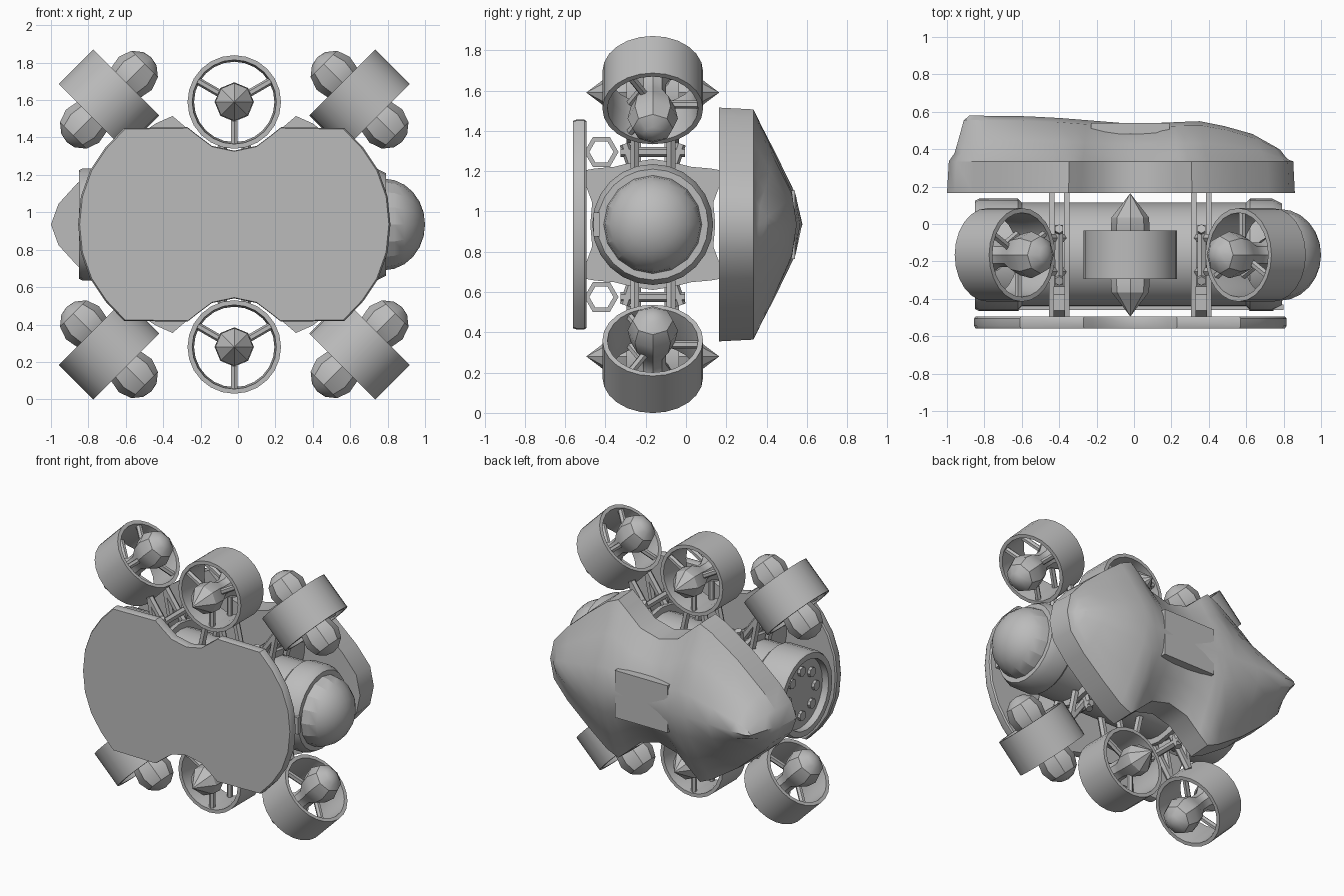
import bpy, bmesh, math
from mathutils import Vector, Matrix

cube = bpy.data.objects.get("Cube")
if cube:
    bpy.data.objects.remove(cube)

CX, CY, CZ = -0.02, -0.165, 0.935      # centre of the frame and hull

grey = bpy.data.materials.new("plain_grey")
grey.use_nodes = True
grey.diffuse_color = (0.5, 0.5, 0.5, 1)
grey.node_tree.nodes["Principled BSDF"].inputs["Base Color"].default_value = (0.5, 0.5, 0.5, 1)


def finish(name, bm, angle=35):
    bmesh.ops.remove_doubles(bm, verts=bm.verts, dist=0.0005)
    bmesh.ops.recalc_face_normals(bm, faces=bm.faces)
    mesh = bpy.data.meshes.new(name)
    bm.to_mesh(mesh)
    bm.free()
    mesh.materials.append(grey)
    obj = bpy.data.objects.new(name, mesh)
    bpy.context.collection.objects.link(obj)
    bpy.ops.object.select_all(action='DESELECT')
    obj.select_set(True)
    bpy.context.view_layer.objects.active = obj
    bpy.ops.object.shade_smooth_by_angle(angle=math.radians(angle))
    return obj


def frame_along(origin, axis):
    q = Vector(axis).to_track_quat('Z', 'Y')
    return Matrix.Translation(origin) @ q.to_matrix().to_4x4()


def loft(bm, rings, closed=False):
    rows = [[bm.verts.new(p) for p in ring] for ring in rings]
    pairs = list(zip(rows, rows[1:])) + ([(rows[-1], rows[0])] if closed else [])
    n = len(rows[0])
    for a, b in pairs:
        for i in range(n):
            j = (i + 1) % n
            bm.faces.new((a[i], a[j], b[j], b[i]))
    return rows


def lathe(name, profile, origin, axis, sides=24, closed=False, angle=35):
    # Profile is (radius, distance along the axis)
    m = frame_along(origin, axis)
    turn = [2 * math.pi * i / sides for i in range(sides)]
    bm = bmesh.new()
    loft(bm, [[m @ Vector((r * math.cos(t), r * math.sin(t), h)) for t in turn]
              for r, h in profile], closed)
    return finish(name, bm, angle)


def add_strut(bm, a, b, r=0.02, sides=6):
    a, b = Vector(a), Vector(b)
    m = frame_along((a + b) / 2, b - a)
    bmesh.ops.create_cone(bm, cap_ends=True, segments=sides, radius1=r, radius2=r,
                          depth=(b - a).length, matrix=m)


def struts(name, pairs, r=0.02):
    bm = bmesh.new()
    for a, b in pairs:
        add_strut(bm, a, b, r)
    return finish(name, bm, 25)


def box(name, centre, size):
    bm = bmesh.new()
    bmesh.ops.create_cube(bm, size=1, matrix=Matrix.Translation(centre)
                          @ Matrix.Diagonal((*size, 1)))
    return finish(name, bm)


def mirrored(upper):
    # Outline from right to left over the top, then back underneath
    return upper + [(x, -z) for x, z in reversed(upper[1:-1])]


# Front plate with rounded ends and notches for the middle thrusters
half = [(0.835, 0), (0.82, 0.15), (0.77, 0.29), (0.69, 0.41), (0.59, 0.515),
        (0.25, 0.52), (0.2, 0.48), (0.12, 0.42), (0, 0.395)]
upper = half + [(-x, z) for x, z in reversed(half[:-1])]
outline = mirrored(upper)
bm = bmesh.new()
rows = loft(bm, [[(CX + x * s, y, CZ + z * s) for x, z in outline]
                 for s, y in ((0.99, -0.56), (1, -0.545), (1, -0.505), (0.99, -0.495))])
bm.faces.new(rows[0])
bm.faces.new(rows[-1])
finish("front_plate", bm, 30)

# Buoyancy shell: steep rim rising to a ridge along the middle
RIDGE = [(-1.0, 0.57), (-0.9, 0.58), (-0.5, 0.575), (0, 0.535), (0.35, 0.55),
         (0.6, 0.5), (0.76, 0.41), (0.9, 0.36)]


def ridge_depth(x):
    for (x0, y0), (x1, y1) in zip(RIDGE, RIDGE[1:]):
        if x <= x1:
            return y0 + (y1 - y0) * (x - x0) / (x1 - x0)
    return RIDGE[-1][1]


upper = [(0.86, 0), (0.83, 0.14), (0.72, 0.27), (0.55, 0.42), (0.4, 0.54), (0.31, 0.58),
         (0.24, 0.52), (0.13, 0.42), (-0.02, 0.38), (-0.17, 0.42), (-0.28, 0.52),
         (-0.35, 0.58), (-0.44, 0.54), (-0.65, 0.4), (-0.86, 0.22), (-0.96, 0.11), (-1, 0)]
outline = mirrored(upper)
bm = bmesh.new()
rings = [[(x, 0.165, CZ + z) for x, z in outline]]
for sx, sz, f in ((0.99, 0.985, 0), (0.96, 0.84, 0.18), (0.94, 0.63, 0.46),
                  (0.91, 0.28, 0.9), (0.88, 0, 1)):
    rings.append([(x * sx, 0.335 + f * (ridge_depth(x * sx) - 0.335), CZ + z * sz)
                  for x, z in outline])
rows = loft(bm, rings)
bm.faces.new(rows[0])
finish("buoyancy_shell", bm, 35)

# Flat panel in the middle of the shell
box("shell_panel", (CX, 0.51, CZ), (0.42, 0.06, 0.34))

# Pressure hull with end flanges and a recessed rear end cap
hull = (0, CY, CZ)
lathe("hull_tube", [(0, -0.8), (0.25, -0.8), (0.25, -0.85), (0.29, -0.85), (0.3, -0.83),
                    (0.3, -0.62), (0.28, -0.6), (0.28, 0.6), (0.3, 0.62),
                    (0.3, 0.74), (0.275, 0.79), (0, 0.79)], hull, (1, 0, 0), 24)
dome = [(0.245 * math.cos(a), 0.78 + 0.22 * math.sin(a))
        for a in [math.radians(15 * i) for i in range(7)]]
lathe("camera_dome", dome, hull, (1, 0, 0), 16, angle=20)

# Rail along the front of the hull
box("hull_rail", (CX, -0.445, CZ), (1.64, 0.03, 0.12))

# Cable sockets on the end cap
bm = bmesh.new()
for i in range(8):
    t = i * math.pi / 4
    y, z = CY + 0.16 * math.cos(t), CZ + 0.16 * math.sin(t)
    add_strut(bm, (-0.82, y, z), (-0.79, y, z), 0.035, 8)
finish("cable_sockets", bm)

# Motor pod half profiles, from the waist to the tip
POINTED = [(0.065, 0.04), (0.105, 0.12), (0.1, 0.2), (0.045, 0.27), (0, 0.33)]
BLUNT = [(0.065, 0.04), (0.11, 0.12), (0.125, 0.2), (0.1, 0.27), (0.05, 0.31), (0, 0.32)]


# Thruster: ducted ring, motor pod and spokes
def thruster(name, origin, axis, pod, turn):
    lathe(name + "_duct", [(0.25, -0.13), (0.25, 0.13), (0.225, 0.13), (0.215, 0),
                           (0.225, -0.13)], origin, axis, 24, closed=True)
    lathe(name + "_motor", [(r, -h) for r, h in reversed(pod)] + pod, origin, axis, 8, angle=30)
    m = frame_along(origin, axis)
    pairs = []
    for h in (-0.1, 0.1):
        for k in range(3):
            t = turn + k * 2 * math.pi / 3
            c, s = math.cos(t), math.sin(t)
            pairs.append((m @ Vector((0.05 * c, 0.05 * s, h)),
                          m @ Vector((0.23 * c, 0.23 * s, h))))
    struts(name + "_spokes", pairs, 0.02)


for v, level in ((1, "upper"), (-1, "lower")):
    middle = Vector((CX, CY, CZ + v * 0.655))
    thruster(level + "_middle_thruster", middle, (0, 1, 0), POINTED, -math.pi / 2)
    # Middle thruster mount
    struts(level + "_middle_mount",
           [((CX + dx, CY + dy, CZ + v * 0.25), (CX + dx * 0.6, CY + dy, CZ + v * 0.43))
            for dx in (-0.1, 0.1) for dy in (-0.08, 0.08)], 0.025)
    for h, side in ((1, "left"), (-1, "right")):
        label = level + "_" + side
        centre = Vector((CX + h * 0.67, CY, CZ + v * 0.667))
        thruster(label + "_thruster", centre, (h, 0, -v), BLUNT, 0)
        # Legs from the hull clamp to the thruster duct
        foot = centre - Vector((h, 0, v)) * 0.165
        struts(label + "_mount",
               [((CX + h * dx, CY + dy, CZ + v * 0.28), foot + Vector((0, dy, 0)))
                for dx in (0.35, 0.46) for dy in (-0.09, 0.09)], 0.025)
        # Hexagonal bracket behind the front plate
        lathe(label + "_hex_bracket", [(0.085, -0.03), (0.085, 0.03), (0.06, 0.03),
                                       (0.06, -0.03)],
              (CX + h * 0.38, -0.42, CZ + v * 0.36), (1, 0, 0), 6, closed=True)

# Hull clamps: paired plates with four arms reaching the front plate and the shell
ARM = [(0, 0.31), (20, 0.32), (32, 0.4), (38, 0.435), (44, 0.4), (56, 0.345), (72, 0.325),
       (90, 0.325)]
quarter = [(math.radians(a), r) for a, r in ARM]
top = quarter + [(math.pi - a, r) for a, r in reversed(quarter[:-1])]
star = top + [(2 * math.pi - a, r) for a, r in reversed(top[1:-1])]
for h, side in ((1, "left"), (-1, "right")):
    x = CX + h * 0.38
    bm = bmesh.new()
    for dx in (-0.04, 0.04):
        loft(bm, [[(x + dx + t, CY + (r if wide else 0.27) * math.cos(a),
                    CZ + (r if wide else 0.27) * math.sin(a)) for a, r in star]
                  for wide, t in ((0, -0.015), (1, -0.015), (1, 0.015), (0, 0.015))], True)
    finish(side + "_clamp", bm, 30)
    # Cross bars and posts above and below the clamp
    pairs = []
    for v in (-1, 1):
        pairs.append(((x, CY - 0.16, CZ + v * 0.36), (x, CY + 0.16, CZ + v * 0.36)))
        for dy in (-0.1, 0.1):
            pairs.append(((x, CY + dy, CZ + v * 0.28), (x, CY + dy * 1.4, CZ + v * 0.4)))
    struts(side + "_clamp_posts", pairs, 0.025)
